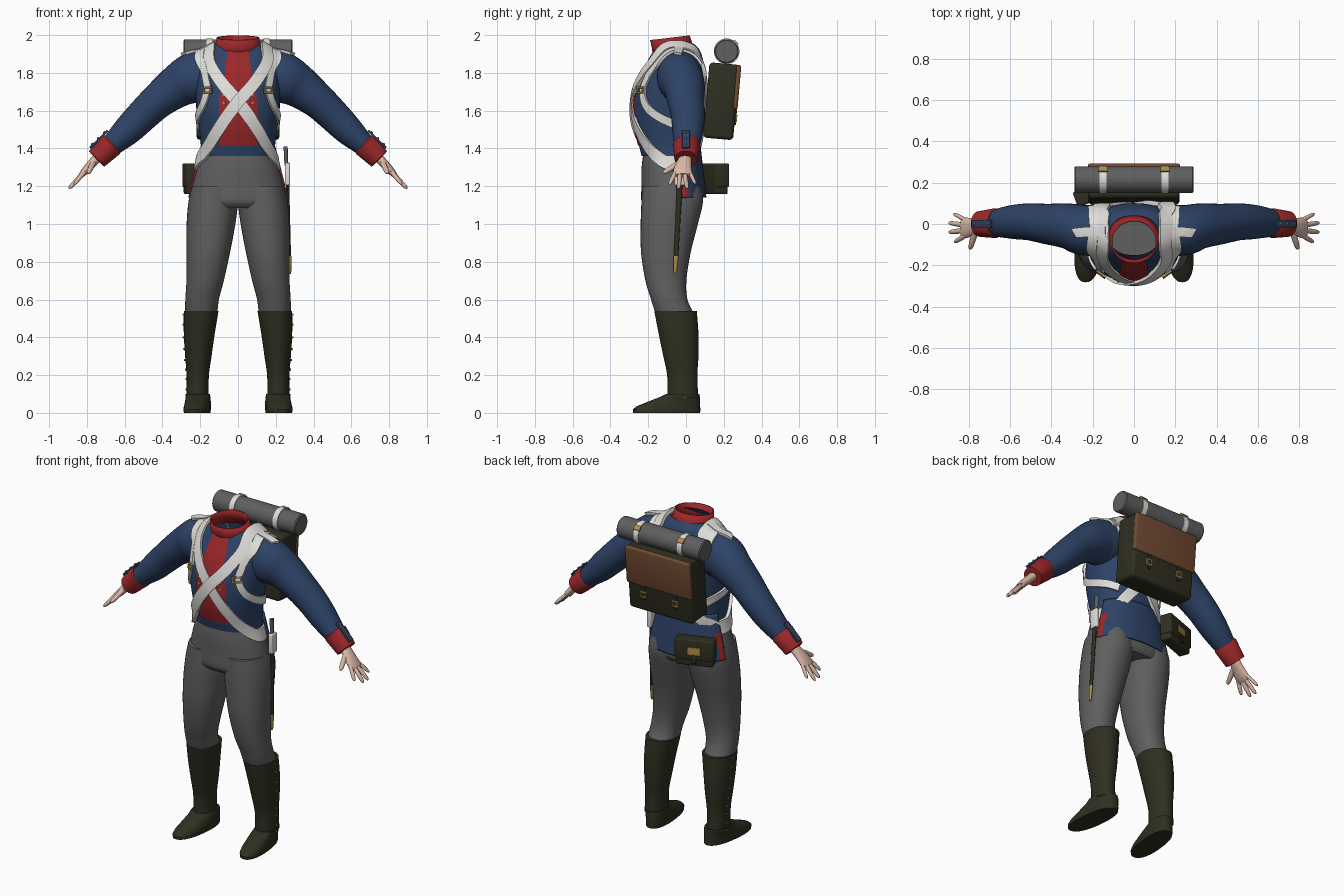
import bpy, bmesh, math
from mathutils import Vector, Matrix
from mathutils.bvhtree import BVHTree

if "Cube" in bpy.data.objects:
    bpy.data.objects.remove(bpy.data.objects["Cube"])

COLORS = {
    "blue_cloth": (0.027, 0.056, 0.135), "red_cloth": (0.33, 0.02, 0.022),
    "grey_cloth": (0.115, 0.115, 0.115), "white_leather": (0.74, 0.73, 0.70),
    "dark_leather": (0.028, 0.028, 0.015), "skin": (0.70, 0.47, 0.38),
    "brown_hide": (0.165, 0.068, 0.032), "brass": (0.42, 0.27, 0.07),
}
MATS = {}
for key, col in COLORS.items():
    MATS[key] = bpy.data.materials.new(key)
    MATS[key].diffuse_color = (*col, 1)


def spline(pts, n, loop=False):
    """Catmull-Rom resampling of tuples of any length."""
    out, m = [], len(pts)
    get = (lambda i: pts[i % m]) if loop else (lambda i: pts[min(max(i, 0), m - 1)])
    for i in range(m if loop else m - 1):
        quad = list(zip(get(i - 1), get(i), get(i + 1), get(i + 2)))
        for k in range(n):
            t = k / n
            out.append(tuple(0.5 * (2 * b + (c - a) * t + (2 * a - 5 * b + 4 * c - d) * t * t
                                    + (3 * b - a - 3 * c + d) * t ** 3) for a, b, c, d in quad))
    return out if loop else out + [tuple(pts[-1])]


def finish(bm, name, mat, angle=40):
    bmesh.ops.recalc_face_normals(bm, faces=bm.faces[:])
    me = bpy.data.meshes.new(name)
    bm.to_mesh(me)
    bm.free()
    me.materials.append(MATS[mat])
    me.polygons.foreach_set("use_smooth", [True] * len(me.polygons))
    me.set_sharp_from_angle(angle=math.radians(angle))
    ob = bpy.data.objects.new(name, me)
    bpy.context.scene.collection.objects.link(ob)
    return ob


def loft(name, rings, mat, caps=(True, True), closed=True, loop=False):
    bm = bmesh.new()
    rows = [[bm.verts.new(p) for p in r] for r in rings]
    n = len(rows[0])
    for i in range(len(rows) if loop else len(rows) - 1):
        a, b = rows[i], rows[(i + 1) % len(rows)]
        for j in range(n if closed else n - 1):
            k = (j + 1) % n
            bm.faces.new((a[j], a[k], b[k], b[j]))
    if closed and not loop:
        if caps[0]:
            bm.faces.new(rows[0])
        if caps[1]:
            bm.faces.new(rows[-1])
    return finish(bm, name, mat)


def oval(z, cx, hx, y0, y1, n=2.0, seg=48, a0=0, a1=360, shear=0, tilt=0):
    """Horizontal superellipse section; shear splays in x, tilt lifts the back."""
    cy, hy, pts = (y0 + y1) / 2, (y1 - y0) / 2, []
    full = a1 - a0 == 360
    for i in range(seg):
        a = math.radians(a0 + (a1 - a0) * i / (seg if full else seg - 1))
        c, s = math.cos(a), math.sin(a)
        y = cy + hy * math.copysign(abs(s) ** (2 / n), s)
        pts.append((cx + hx * math.copysign(abs(c) ** (2 / n), c) + shear * y, y, z + tilt * (y - cy)))
    return pts


def tube(name, sections, mat, seg=24, caps=(True, True)):
    """Sections are x, y, z, radius across (y), radius in depth."""
    P = [Vector(s[:3]) for s in sections]
    rings = []
    for i, s in enumerate(sections):
        t = (P[min(i + 1, len(P) - 1)] - P[max(i - 1, 0)]).normalized()
        ref = Vector((0, 1, 0)) if abs(t.y) < 0.9 else Vector((1, 0, 0))
        u = (ref - t * ref.dot(t)).normalized()
        v = t.cross(u)
        rings.append([P[i] + u * s[3] * math.cos(2 * math.pi * k / seg)
                      + v * s[4] * math.sin(2 * math.pi * k / seg) for k in range(seg)])
    return loft(name, rings, mat, caps)


def box(name, mtx, loc, size, mat, bevel=0.0):
    bm = bmesh.new()
    bmesh.ops.create_cube(bm, size=1, matrix=Matrix.Diagonal((*size, 1)))
    if bevel:
        bmesh.ops.bevel(bm, geom=bm.edges[:], offset=bevel, segments=3, profile=0.5, affect='EDGES')
    bm.transform(mtx @ Matrix.Translation(loc))
    return finish(bm, name, mat, 35)


def button(p, n, r=0.008):
    p, n = Vector(p), Vector(n).normalized()
    tube("button", [(*(p + n * h), q, q) for h, q in ((-0.006, r), (0.003, r), (0.006, r * 0.5))], "brass", 10)


# Jacket body: z, half width, front y, back y
TORSO = [(1.36, .202, -.235, .07), (1.42, .197, -.25, .072), (1.50, .205, -.27, .078),
         (1.60, .218, -.28, .088), (1.70, .226, -.27, .098), (1.80, .226, -.235, .10),
         (1.87, .212, -.195, .09), (1.925, .17, -.165, .07), (1.955, .12, -.15, .04)]
torso = loft("jacket_body", [oval(z, 0, hx, a, b, 2.25, 64) for z, hx, a, b in spline(TORSO, 6)],
             "blue_cloth", (False, False))

# Trousers: seat, then two legs
SEAT = [(1.40, .185, -.222, .055), (1.30, .215, -.235, .065), (1.20, .243, -.236, .08),
        (1.12, .26, -.236, .09), (1.085, .24, -.21, .07)]
seat = loft("trouser_seat", [oval(z, 0, hx, a, b, 2.2, 64) for z, hx, a, b in spline(SEAT, 5)], "grey_cloth")
LEG = [(1.20, .125, .118, -.232, .078), (1.12, .131, .131, -.236, .09), (1.0, .143, .129, -.24, .063),
       (.85, .157, .115, -.238, .025), (.70, .174, .099, -.215, .002), (.60, .19, .089, -.185, .008),
       (.52, .195, .085, -.16, .045)]
BOOT = [(.54, .195, .092, -.168, .057), (.42, .205, .082, -.145, .066), (.30, .21, .07, -.12, .066),
        (.20, .213, .059, -.1, .06), (.10, .214, .059, -.098, .064), (.085, .214, .06, -.10, .066)]
FOOT = [(.10, .212, .063, -.105, .07), (.085, .208, .064, -.135, .073), (.06, .206, .066, -.20, .075),
        (.035, .206, .068, -.262, .075), (.018, .206, .069, -.282, .076), (0, .206, .067, -.28, .075)]
# Sleeve centre line and radii
ARM = [(.15, -.03, 1.79, .12, .13), (.24, -.03, 1.77, .122, .135), (.32, -.01, 1.73, .11, .115),
       (.42, 0, 1.655, .098, .095), (.50, .01, 1.58, .09, .087), (.58, .01, 1.50, .083, .079),
       (.66, .005, 1.425, .068, .061), (.70, 0, 1.39, .055, .052)]
body = [torso, seat]


def mir(sections, s):
    return [(s * q[0], *q[1:]) for q in sections]


for s in (1, -1):
    loft("trouser_leg", [oval(z, s * cx, rx, a, b, 2.15, 40) for z, cx, rx, a, b in spline(LEG, 5)], "grey_cloth")
    loft("boot_shaft", [oval(z, s * cx, rx, a, b, 2.1, 40) for z, cx, rx, a, b in spline(BOOT, 5)], "dark_leather")
    loft("boot_foot", [oval(z, s * cx, rx, a, b, 2.3, 40, shear=-s * .1) for z, cx, rx, a, b in FOOT], "dark_leather")
    for z, cx, rx, a, b in spline([q for q in BOOT if q[0] > .09], 2)[:9]:
        button((s * (cx + rx), (a + b) / 2 + .008, z - .02), (s, 0, 0), .006)
    body.append(tube("sleeve", mir(spline(ARM, 5), s), "blue_cloth", 32, (False, True)))
    tube("cuff", mir([(.665, .004, 1.427, .066, .062), (.672, .004, 1.42, .072, .068),
                      (.748, 0, 1.345, .062, .058), (.75, 0, 1.343, .05, .046),
                      (.735, 0, 1.358, .04, .035)], s), "red_cloth", 28)
    # Cuff flap with its buttons
    d, up = Vector((s * .71, 0, -.70)), Vector((s * .70, 0, .71))
    rot = Matrix((d, Vector((0, 1, 0)), up)).transposed().to_4x4()
    mid = Vector((s * .69, 0, 1.402)) + up * .066
    box("cuff_flap", Matrix.Translation(mid) @ rot, (0, 0, 0), (.13, .04, .012), "blue_cloth", .003)
    for k in (-.045, 0, .045):
        button(mid + d * k + up * .006, up, .007)
    # Hand
    tube("palm", mir(spline([(.735, 0, 1.36, .03, .026), (.78, -.013, 1.313, .042, .023),
                             (.81, -.018, 1.28, .049, .02), (.832, -.018, 1.257, .045, .014)], 4), s), "skin", 20)
    for base, tip, r in [((.815, -.055, 1.274), (.867, -.088, 1.21), .012),
                         ((.822, -.031, 1.267), (.895, -.04, 1.187), .0125),
                         ((.822, -.006, 1.267), (.896, .006, 1.187), .012),
                         ((.812, .018, 1.277), (.872, .05, 1.212), .0105),
                         ((.762, -.02, 1.332), (.793, -.122, 1.268), .015)]:
        b, t = Vector(base), Vector(tip)
        tube("finger", mir([(*b.lerp(t, k), r * f, r * f) for k, f in
                            ((0, 1), (.5, 1), (.85, .85), (.97, .5), (1, .2))], s), "skin", 10)

# Surface that straps are laid upon
verts, polys = [], []
for ob in body:
    o = len(verts)
    verts += [v.co.copy() for v in ob.data.vertices]
    polys += [[o + i for i in p.vertices] for p in ob.data.polygons]
tree = BVHTree.FromPolygons(verts, polys)


def strap(name, ctrl, width, off, loop=False):
    pts = [Vector((p[0] * 1.06, (p[1] + .08) * 1.1 - .08, p[2])) for p in spline(ctrl, 10, loop)]
    hits = [tree.find_nearest(p)[:2] for p in pts]
    m, rings = len(hits), []
    for i, (p, n) in enumerate(hits):
        a = hits[(i - 1) % m if loop else max(i - 1, 0)][0]
        b = hits[(i + 1) % m if loop else min(i + 1, m - 1)][0]
        side = (b - a).cross(n).normalized() * width / 2
        row = []
        for k in (-1, 0, 1):
            q, nq = tree.find_nearest(p + side * k + n * .03)[:2]
            row.append((q + nq * off, q - nq * .002))
        rings.append([r[0] for r in row] + [r[1] for r in reversed(row)])
    for _ in range(3):
        new = [list(r) for r in rings]
        for i in range(0 if loop else 1, m if loop else m - 1):
            for j in range(6):
                new[i][j] = (rings[i - 1][j] + rings[i][j] * 2 + rings[(i + 1) % m][j]) / 4
        rings = new
    return loft(name, rings, "white_leather", loop=loop)


# Crossed belts, pack straps and shoulder tabs
CROSS = [(.155, -.12, 1.95), (.155, -.19, 1.87), (.095, -.27, 1.765), (0, -.3, 1.65), (-.1, -.29, 1.51),
         (-.18, -.2, 1.39), (-.25, -.08, 1.33), (-.2, .08, 1.36), (-.06, .12, 1.49), (.06, .14, 1.65),
         (.14, .12, 1.82), (.16, .08, 1.93), (.16, -.03, 1.98)]
PACK = [(.19, .1, 1.86), (.19, .05, 1.95), (.19, -.04, 1.97), (.2, -.14, 1.9), (.195, -.23, 1.8),
        (.187, -.26, 1.72), (.21, -.22, 1.62), (.24, -.1, 1.54), (.23, .05, 1.49), (.19, .1, 1.47)]
for s in (1, -1):
    strap("cross_belt", mir(CROSS, s), .068, .012 if s < 0 else .02, True)
    strap("pack_strap", mir(PACK, s), .045, .013)
    strap("shoulder_tab", mir([(.14, -.04, 1.98), (.22, -.045, 1.96), (.285, -.05, 1.93)], s), .055, .016)
    p, n = tree.find_nearest(Vector((s * .19, -.29, 1.72)))[:2]
    m = Matrix.Translation(p + n * .016) @ n.to_track_quat('Y', 'Z').to_matrix().to_4x4()
    for dz in (-.014, .014):
        box("strap_buckle", m, (0, 0, dz), (.055, .01, .009), "brass")
    for dx in (-.024, .024):
        box("strap_buckle", m, (dx, 0, 0), (.008, .01, .034), "brass")

# Red front panel following the chest
rows = []
for z, w in spline([(1.935, .05), (1.85, .065), (1.75, .075), (1.65, .10), (1.52, .098), (1.415, .10)], 5):
    row = []
    for k in range(13):
        x = w * (k / 6 - 1)
        hit = tree.ray_cast(Vector((x, -1, z)), Vector((0, 1, 0)))[0]
        row.append((x, (hit.y if hit else -.16) - .005, z))
    rows.append(row)
loft("front_panel", rows, "red_cloth", closed=False)
for s in (1, -1):
    for z in (1.68, 1.64):
        hit = tree.ray_cast(Vector((s * .075, -1, z)), Vector((0, 1, 0)))[0]
        button(hit + Vector((0, -.006, 0)), (0, -1, 0))

# Standing collar
collar = loft("collar", [oval(z, 0, hx, a, b, 2.0, 48, tilt=.12) for z, hx, a, b in
                         [(1.895, .135, -.175, .05), (1.94, .122, -.18, .035), (1.986, .113, -.19, .02)]],
              "red_cloth", (False, False))
sol = collar.modifiers.new("thickness", 'SOLIDIFY')
sol.thickness = .008

# Coat tails with red turned-back edges
tails = loft("coat_tails", [oval(z, 0, hx, a, b, 2.2, 41, 12, 168) for z, hx, a, b in
                            spline([(1.41, .202, -.21, .078), (1.30, .23, -.215, .09),
                                    (1.20, .256, -.22, .102), (1.14, .268, -.225, .108)], 4)],
             "blue_cloth", closed=False)
tails.data.materials.append(MATS["red_cloth"])
for f in tails.data.polygons:
    f.material_index = int(f.center.y < .012 and f.center.z < 1.31)
sol = tails.modifiers.new("thickness", 'SOLIDIFY')
sol.thickness = .008

# Backpack with hide flap and buckles
pm = Matrix.Translation((0, .187, 1.65)) @ Matrix.Rotation(math.radians(-5), 4, 'X')
box("backpack", pm, (0, 0, 0), (.44, .16, .40), "dark_leather", .02)
box("backpack_flap", pm, (0, .076, .082), (.446, .026, .235), "brown_hide", .011)
for x in (-.11, .11):
    box("flap_strap", pm, (x, .083, -.075), (.022, .008, .09), "dark_leather")
    for dx, dz, sx, sz in ((0, .016, .042, .008), (0, -.016, .042, .008), (.018, 0, .007, .04), (-.018, 0, .007, .04)):
        box("flap_buckle", pm, (x + dx, .087, -.085 + dz), (sx, .008, sz), "brass")

# Rolled blanket and its ties
tube("blanket_roll", [(x, .215, 1.914, r, r) for x, r in
                      ((-.288, .058), (-.282, .064), (.282, .064), (.288, .058))], "grey_cloth", 36)
for x in (-.15, .15):
    tube("roll_tie", [(x - .016, .215, 1.914, .068, .068), (x + .016, .215, 1.914, .068, .068)], "white_leather", 36)
    box("roll_buckle", Matrix.Translation((x, .265, 1.962)) @ Matrix.Rotation(math.radians(-45), 4, 'X'),
        (0, 0, 0), (.042, .03, .008), "brass")

# Cartridge box at the hip
cm = Matrix.Translation((-.175, .153, 1.238)) @ Matrix.Rotation(math.radians(20), 4, 'Z')
box("cartridge_box", cm, (0, 0, 0), (.22, .07, .16), "dark_leather", .01)
box("cartridge_flap", cm, (0, .004, .02), (.23, .074, .125), "dark_leather", .008)
box("cartridge_plate", cm, (0, .042, .015), (.075, .006, .045), "brass")
box("cartridge_tab", cm, (0, .042, -.035), (.02, .008, .055), "dark_leather")

# Sidearm: grip, frog, scabbard and brass tip
tube("sidearm_grip", [(.252, -.028, 1.41, .016, .011), (.256, -.03, 1.31, .012, .01)], "grey_cloth", 12)
box("sidearm_frog", Matrix.Translation((.262, -.033, 1.265)), (0, 0, 0), (.026, .055, .12), "white_leather", .006)
tube("scabbard", [(.262, -.033, 1.22, .015, .009), (.273, -.053, .82, .012, .008)], "dark_leather", 12)
tube("scabbard_tip", [(.273, -.053, .83, .014, .01), (.275, -.057, .75, .01, .007),
                      (.275, -.058, .735, .004, .004)], "brass", 12)

for m in bpy.data.materials:
    if m.users and not m.is_grease_pencil:
        m.use_nodes = True
        m.node_tree.nodes["Principled BSDF"].inputs["Base Color"].default_value = m.diffuse_color
